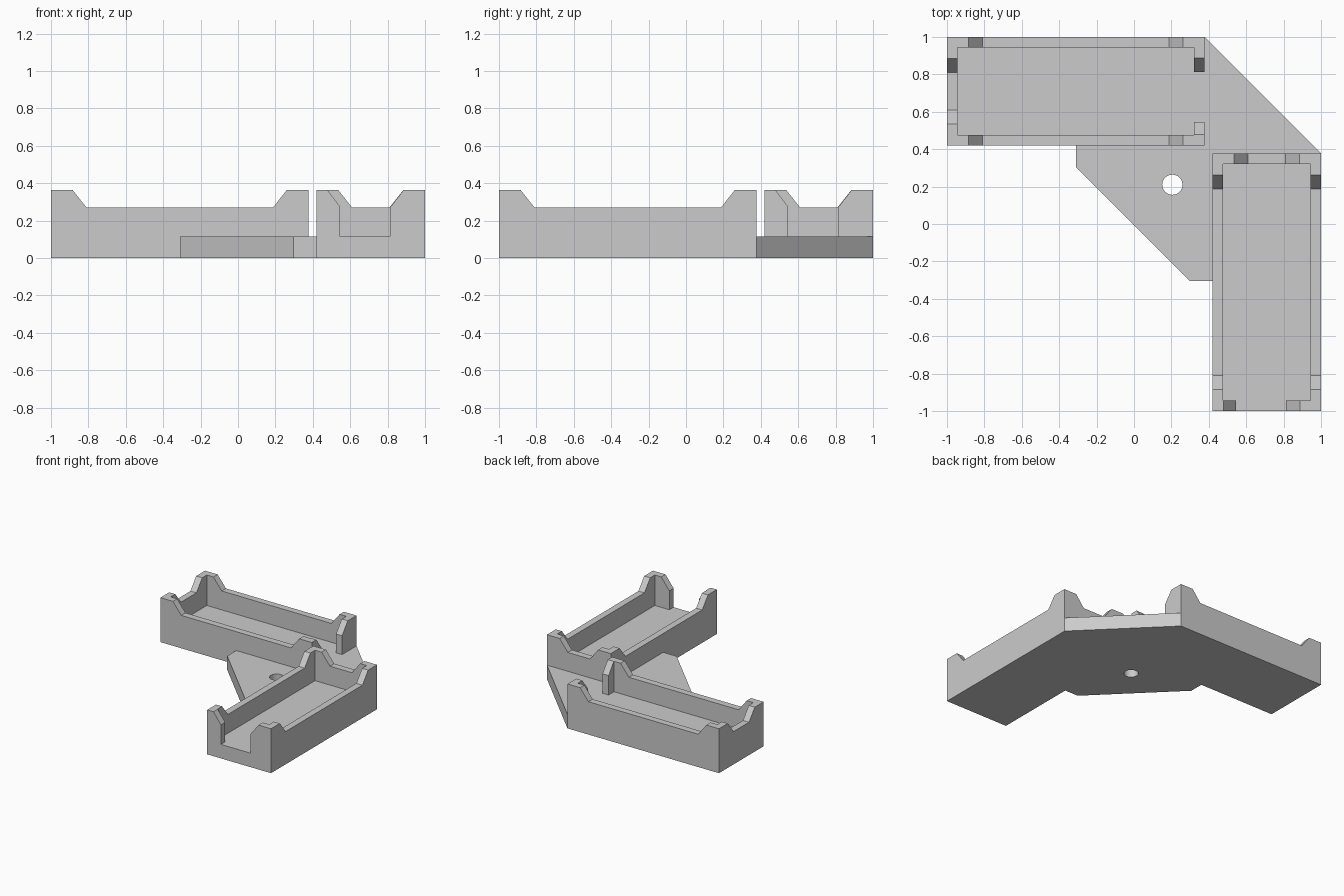
import bpy
import bmesh
import math
from mathutils import Vector

if "Cube" in bpy.data.objects:
    bpy.data.objects.remove(bpy.data.objects["Cube"])

LENGTH, WIDTH, HEIGHT = 1.377, 0.58, 0.365
FLOOR, RIM, WALL = 0.115, 0.27, 0.055

grey = bpy.data.materials.new("light grey")
grey.use_nodes = True
grey.diffuse_color = (0.6, 0.6, 0.6, 1)
grey.node_tree.nodes["Principled BSDF"].inputs["Base Color"].default_value = (0.6, 0.6, 0.6, 1)


def prism(name, loops, axis, start, end):
    """Extrude closed 2D outlines (the first is the edge, others are holes) along an axis."""
    place = {"x": lambda a, b: (start, a, b),
             "y": lambda a, b: (a, start, b),
             "z": lambda a, b: (a, b, start)}[axis]
    step = Vector([(end - start) * (axis == k) for k in "xyz"])
    bm = bmesh.new()
    edges = []
    for loop in loops:
        verts = [bm.verts.new(place(*p)) for p in loop]
        edges += [bm.edges.new((verts[i - 1], verts[i])) for i in range(len(verts))]
    if len(loops) == 1:
        bm.faces.new(verts)
    else:
        bmesh.ops.triangle_fill(bm, edges=edges, use_beauty=True)
    grown = bmesh.ops.extrude_face_region(bm, geom=bm.faces[:], use_keep_orig=True)
    moved = [g for g in grown["geom"] if isinstance(g, bmesh.types.BMVert)]
    bmesh.ops.translate(bm, verts=moved, vec=step)
    bmesh.ops.recalc_face_normals(bm, faces=bm.faces[:])
    mesh = bpy.data.meshes.new(name)
    bm.to_mesh(mesh)
    bm.free()
    mesh.materials.append(grey)
    obj = bpy.data.objects.new(name, mesh)
    bpy.context.collection.objects.link(obj)
    return obj


def rectangle(x0, y0, x1, y1):
    return [(x0, y0), (x1, y0), (x1, y1), (x0, y1)]


def rim_notch(span):
    """Sloped dip that leaves the raised corners standing."""
    return [(0.19, RIM), (span - 0.19, RIM), (span - 0.04, 0.46), (0.04, 0.46)]


def cut(target, cutter):
    cutter.hide_render = True
    mod = target.modifiers.new("cut", "BOOLEAN")
    mod.operation = "DIFFERENCE"
    mod.solver = "EXACT"
    mod.object = cutter
    bpy.context.view_layer.objects.active = target
    bpy.ops.object.modifier_apply(modifier=mod.name)
    bpy.data.objects.remove(cutter)


# Tray: solid block, hollowed, with dipped rims and one open end
tray = prism("back_tray", [rectangle(0, 0, LENGTH, WIDTH)], "z", 0, HEIGHT)
cut(tray, prism("cavity", [rectangle(WALL, WALL, LENGTH - WALL, WIDTH - WALL)], "z", FLOOR, 0.5))
cut(tray, prism("side_dip", [rim_notch(LENGTH)], "y", -0.1, WIDTH + 0.1))
cut(tray, prism("end_dip", [rim_notch(WIDTH)], "x", -0.1, 0.1))
opening = [(0.125, FLOOR), (0.393, FLOOR), (0.393, RIM), (0.54, 0.46), (-0.013, 0.46), (0.125, 0.275)]
cut(tray, prism("end_opening", [opening], "x", LENGTH - 0.1, LENGTH + 0.1))
tray.location = (-1, 0.42, 0)

# Second tray: the same shape turned a quarter, open towards the front
side_tray = bpy.data.objects.new("left_tray", tray.data)
side_tray.location = (0.42, 0.377, 0)
side_tray.rotation_euler.z = -math.pi / 2
bpy.context.collection.objects.link(side_tray)

# Corner plate joining the trays, with a round screw hole
outline = [(-0.31, 0.42), (-0.31, 0.303), (0.298, -0.305), (0.42, -0.305),
           (0.42, 0.377), (1, 0.377), (0.377, 1), (0.377, 0.42)]
hole = [(0.205 + 0.054 * math.cos(t * math.tau / 32), 0.21 + 0.054 * math.sin(t * math.tau / 32))
        for t in range(32)]
prism("corner_plate", [outline, hole], "z", 0, FLOOR)
